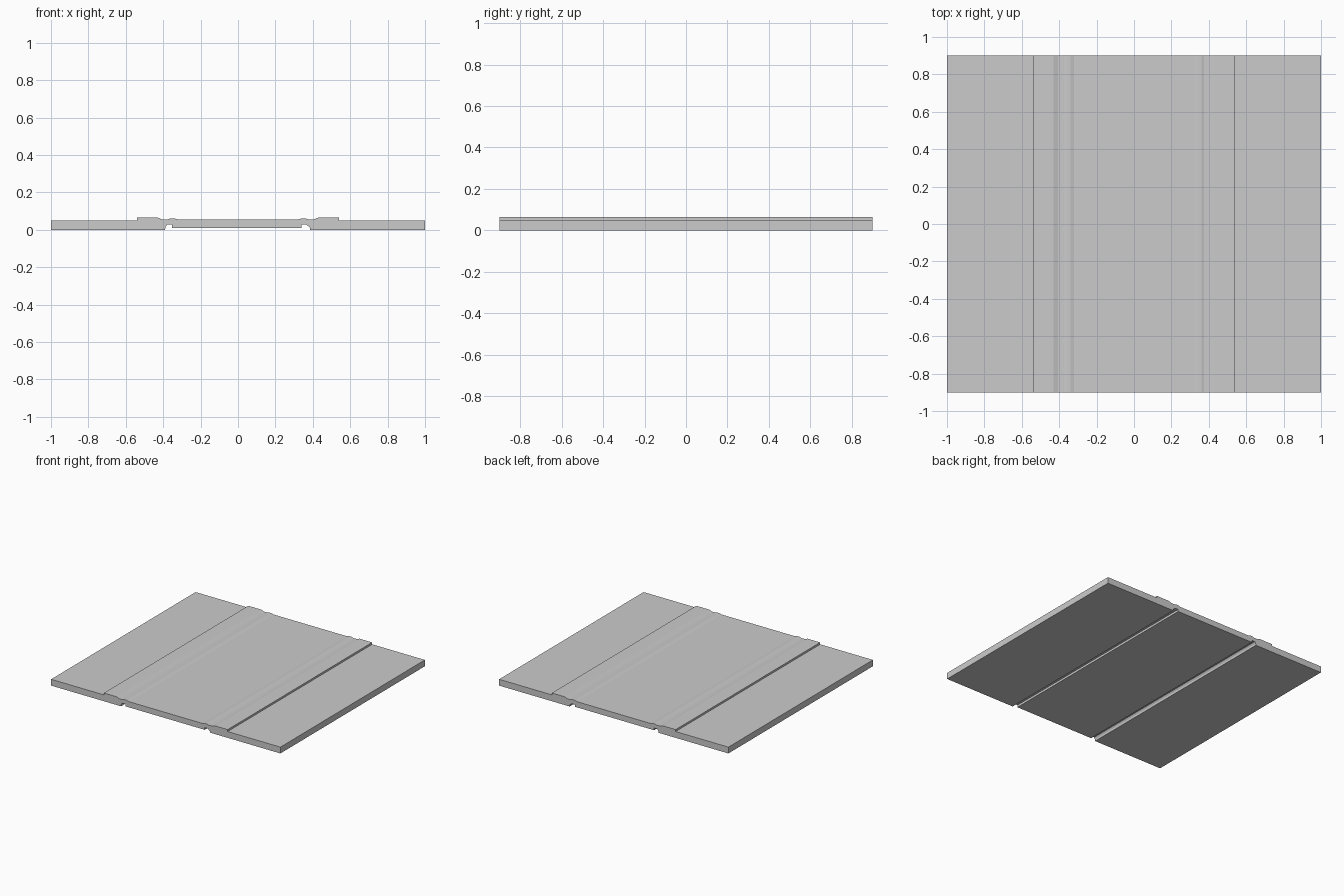
import bpy, bmesh

if "Cube" in bpy.data.objects:
    bpy.data.objects.remove(bpy.data.objects["Cube"])

HALF_DEPTH = 0.9


def extrude_profile(name, points):
    """Extrude an (x, z) outline along the full depth."""
    bm = bmesh.new()
    face = bm.faces.new([bm.verts.new((x, -HALF_DEPTH, z)) for x, z in points])
    result = bmesh.ops.extrude_face_region(bm, geom=[face])
    moved = [g for g in result["geom"] if isinstance(g, bmesh.types.BMVert)]
    bmesh.ops.translate(bm, verts=moved, vec=(0, 2 * HALF_DEPTH, 0))
    bmesh.ops.recalc_face_normals(bm, faces=bm.faces)
    mesh = bpy.data.meshes.new(name)
    bm.to_mesh(mesh)
    bm.free()
    obj = bpy.data.objects.new(name, mesh)
    bpy.context.collection.objects.link(obj)
    return obj


# Top edge from the outer slab, over the raised rail and dip, to the small lip
top = [(1.0, 0.05), (0.54, 0.05), (0.54, 0.065), (0.43, 0.065),
       (0.405, 0.056), (0.375, 0.056), (0.36, 0.061), (0.34, 0.061),
       (0.32, 0.055)]
top_left = [(-x, z) for x, z in top]

# Underside: recessed centre with one groove on each side
groove_left = [(-0.352, 0.01), (-0.352, 0.027), (-0.38, 0.027),
               (-0.388, 0.015), (-0.39, 0.0)]
groove_right = [(0.385, 0.0), (0.385, 0.012), (0.365, 0.027),
                (0.34, 0.027), (0.34, 0.01)]

extrude_profile(
    "grooved_panel",
    [(1.0, 0.0)] + top + top_left[::-1] + [(-1.0, 0.0)]
    + groove_left[::-1] + groove_right[::-1])
